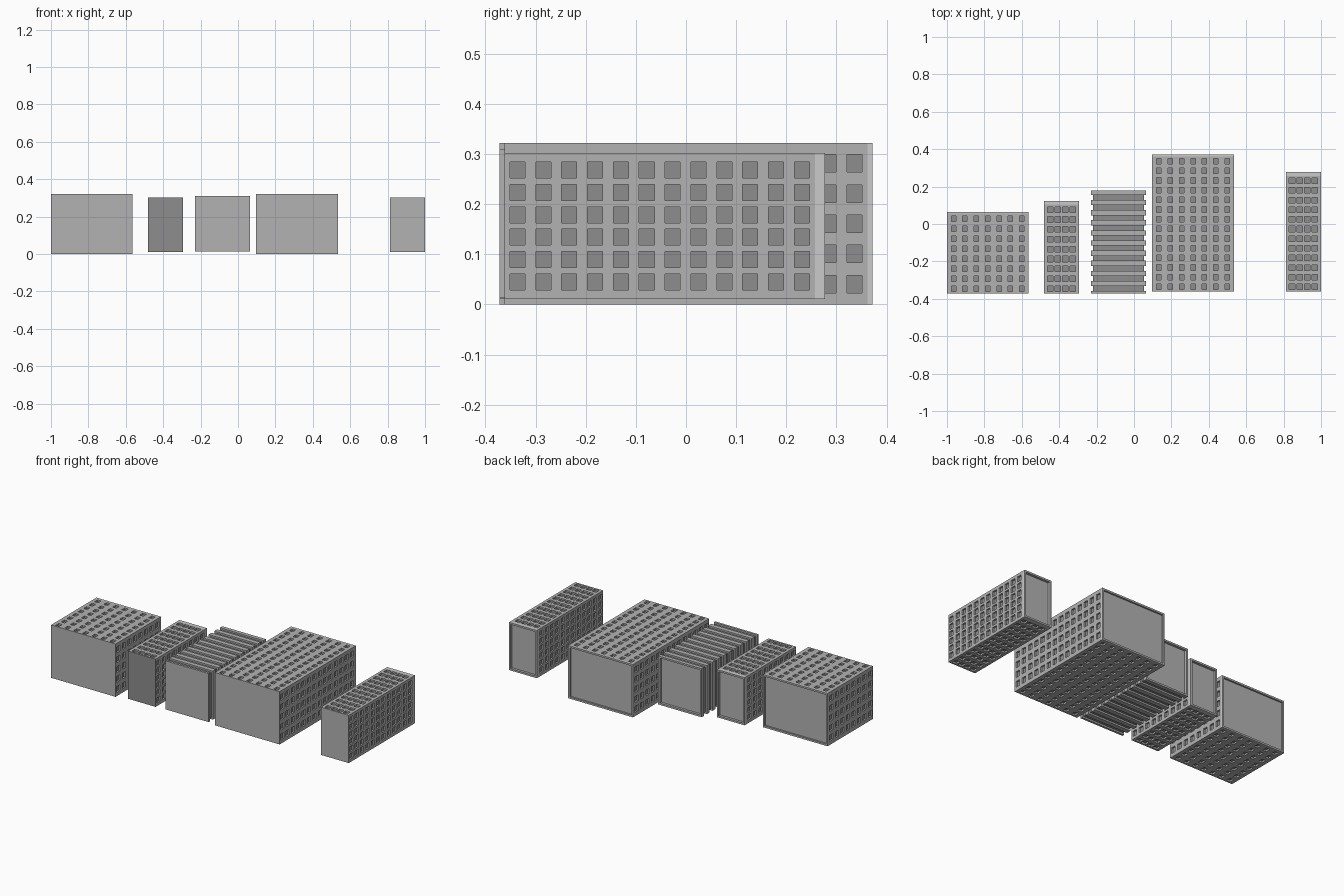
import bpy, bmesh
from mathutils import Vector

if "Cube" in bpy.data.objects:
    bpy.data.objects.remove(bpy.data.objects["Cube"])


def grey(name, v):
    m = bpy.data.materials.new(name)
    m.diffuse_color = (v, v, v, 1)
    m.use_nodes = True
    m.node_tree.nodes["Principled BSDF"].inputs["Base Color"].default_value = m.diffuse_color
    return m


WALL, GLASS, TRIM = 0, 1, 2
MATERIALS = [grey("concrete", 0.45), grey("dark_glass", 0.27), grey("pale_trim", 0.8)]


def breaks(lo, hi, n, size, margin, tail=0.0):
    """Alternating gap / window coordinates along one axis, plus an end band."""
    first, last = lo + margin, hi - tail - margin - size
    out = [lo]
    for i in range(n):
        s = first + (last - first) * i / (n - 1)
        out += [s, s + size]
    return out + ([hi - tail, hi] if tail else [hi])


def quad(bm, pts, mat=WALL):
    bm.faces.new([bm.verts.new(p) for p in pts]).material_index = mat


def ring(x0, x1, z0, z1, y, inset=0.0):
    return [Vector((x0 + inset, y, z0 + inset)), Vector((x1 - inset, y, z0 + inset)),
            Vector((x1 - inset, y, z1 - inset)), Vector((x0 + inset, y, z1 - inset))]


def bridge(bm, a, b, mat=WALL):
    for i in range(4):
        j = (i + 1) % 4
        quad(bm, (a[i], a[j], b[j], b[i]), mat)


def end_caps(bm, box, y0, y1, rim, depth, base):
    """Flat base at the front, rimmed sunken roof at the back."""
    quad(bm, ring(*box, y0), base)
    outer, inner, floor = ring(*box, y1), ring(*box, y1, rim), ring(*box, y1 - depth, rim)
    bridge(bm, outer, inner)
    bridge(bm, inner, floor)
    quad(bm, floor)


def wall(bm, us, vs, point):
    """Wall grid whose odd cells are sunken windows; point(u, v, depth)."""
    for i in range(len(us) - 1):
        for j in range(len(vs) - 1):
            c = [(us[i], vs[j]), (us[i + 1], vs[j]), (us[i + 1], vs[j + 1]), (us[i], vs[j + 1])]
            top = [point(u, v, 0) for u, v in c]
            if j == len(vs) - 2:
                quad(bm, top, TRIM)
            elif i % 2 and j % 2:
                low = [point(u, v, 0.01) for u, v in c]
                bridge(bm, top, low)
                quad(bm, low, GLASS)
            else:
                quad(bm, top)


def finish(bm, name):
    bmesh.ops.remove_doubles(bm, verts=bm.verts, dist=1e-5)
    bmesh.ops.recalc_face_normals(bm, faces=bm.faces)
    me = bpy.data.meshes.new(name)
    for m in MATERIALS:
        me.materials.append(m)
    bm.to_mesh(me)
    bm.free()
    bpy.context.collection.objects.link(bpy.data.objects.new(name, me))


def window_tower(name, box, y0, y1, counts, sizes, margins, tail, base=WALL):
    x0, x1, z0, z1 = box
    bm = bmesh.new()
    xs = breaks(x0, x1, counts[0], sizes[0], margins[0])
    ys = breaks(y0, y1, counts[1], sizes[1], margins[1], tail)
    zs = breaks(z0, z1, counts[2], sizes[2], margins[2])
    wall(bm, xs, ys, lambda u, v, d: Vector((u, v, z0 + d)))
    wall(bm, xs, ys, lambda u, v, d: Vector((u, v, z1 - d)))
    wall(bm, zs, ys, lambda u, v, d: Vector((x0 + d, v, u)))
    wall(bm, zs, ys, lambda u, v, d: Vector((x1 - d, v, u)))
    end_caps(bm, box, y0, y1, 0.011, 0.01 if tail < 0.015 else 0.015, base)
    finish(bm, name)


def ribbed_tower(name, box, y0, y1, n, size, margin, tail):
    bm = bmesh.new()
    ys = breaks(y0, y1, n, size, margin, tail)
    for j in range(len(ys) - 1):
        d = 0.01 if j % 2 and j < 2 * n else 0.0
        bridge(bm, ring(*box, ys[j], d), ring(*box, ys[j + 1], d), GLASS if d else WALL)
        if d:
            for y in ys[j:j + 2]:
                bridge(bm, ring(*box, y), ring(*box, y, d))
    end_caps(bm, box, y0, y1, 0.011, 0.015, WALL)
    finish(bm, name)


# Wide towers
wide = dict(sizes=(0.024, 0.03, 0.035), margins=(0.023, 0.011, 0.023), tail=0.01)
window_tower("short_wide_tower", (-1.0, -0.565, 0.0, 0.322), -0.372, 0.065, counts=(7, 8, 5), **wide)
window_tower("tall_wide_tower", (0.097, 0.534, 0.0, 0.322), -0.362, 0.372, counts=(7, 14, 5), **wide)

# Slim towers
slim = dict(sizes=(0.03, 0.03, 0.032), margins=(0.018, 0.011, 0.018), tail=0.02)
window_tower("short_slim_tower", (-0.481, -0.295, 0.011, 0.302), -0.372, 0.123,
             counts=(4, 9, 6), base=GLASS, **slim)
window_tower("tall_slim_tower", (0.812, 1.0, 0.011, 0.302), -0.362, 0.277, counts=(4, 12, 6), **slim)

# Tower with continuous window bands
ribbed_tower("ribbed_tower", (-0.23, 0.063, 0.014, 0.31), -0.372, 0.178, 10, 0.026, 0.0135, 0.01)
